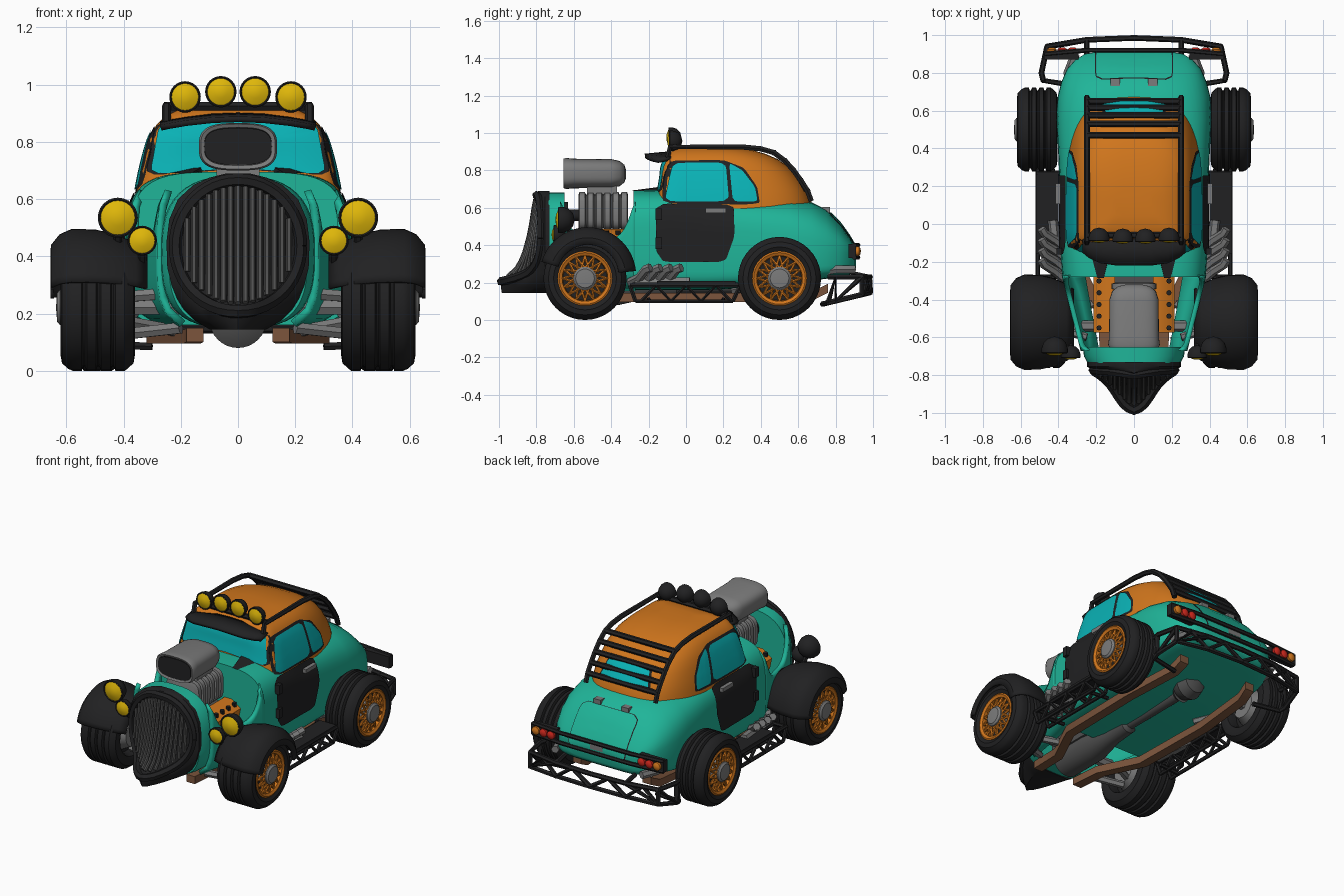
import bpy, bmesh
from math import sin, cos, pi, copysign, radians
from mathutils import Vector
from mathutils.bvhtree import BVHTree

if "Cube" in bpy.data.objects:
    bpy.data.objects.remove(bpy.data.objects["Cube"])

def material(name, c):
    m = bpy.data.materials.new(name)
    m.diffuse_color = (*c, 1)
    m.use_nodes = True
    m.node_tree.nodes["Principled BSDF"].inputs["Base Color"].default_value = m.diffuse_color
    return m

TEAL = material("teal_paint", (.014, .46, .318))
ORANGE = material("orange_paint", (.63, .18, .012))
BLACK = material("black_rubber", (.015, .015, .016))
CYAN = material("cyan_glass", (.003, .45, .47))
YELLOW = material("yellow_lens", (.75, .48, .003))
BROWN = material("brown_frame", (.2, .09, .045))
GRAY = material("gray_metal", (.2, .2, .2))
DARK = material("dark_metal", (.08, .08, .08))
RED = material("red_lens", (.6, .02, .012))

def finish(name, me, mat):
    ob = bpy.data.objects.new(name, me)
    bpy.context.collection.objects.link(ob)
    me.materials.clear()
    me.materials.append(mat)
    return ob

def mk(name, verts, faces, mat, mir=False, solid=0):
    verts = [tuple(v) for v in verts]
    if mir:
        n = len(verts)
        faces = list(faces) + [[i + n for i in reversed(f)] for f in faces]
        verts = verts + [(-x, y, z) for x, y, z in verts]
    me = bpy.data.meshes.new(name)
    me.from_pydata(verts, [], faces)
    bm = bmesh.new(); bm.from_mesh(me)
    bmesh.ops.remove_doubles(bm, verts=bm.verts, dist=.0002)
    bmesh.ops.recalc_face_normals(bm, faces=bm.faces)
    bm.to_mesh(me); bm.free()
    ob = finish(name, me, mat)
    if solid:
        md = ob.modifiers.new("thickness", 'SOLIDIFY')
        md.thickness, md.offset = solid, 0
    return ob

def loft(name, rings, mat, closed=True, caps=True, loop=False, **kw):
    n, m = len(rings[0]), len(rings)
    faces = []
    for i in range(m if loop else m - 1):
        for j in range(n if closed else n - 1):
            a, b, k = i * n, (i + 1) % m * n, (j + 1) % n
            faces.append([a + j, a + k, b + k, b + j])
    if caps and not loop:
        faces += [list(range(n)), list(range((m - 1) * n, m * n))]
    return mk(name, [p for r in rings for p in r], faces, mat, **kw)

def lathe(name, prof, axis, o, mat, seg=32, **kw):
    rings = []
    for a, r in prof:
        ring = []
        for i in range(seg):
            u, v = r * cos(2 * pi * i / seg), r * sin(2 * pi * i / seg)
            d = (a, u, v) if axis == 'x' else (u, a, v) if axis == 'y' else (u, v, a)
            ring.append([o[k] + d[k] for k in range(3)])
        rings.append(ring)
    return loft(name, rings, mat, **kw)

def tubes(name, paths, r, mat, mir=False):
    cu = bpy.data.curves.new(name, 'CURVE')
    cu.dimensions, cu.bevel_depth, cu.bevel_resolution, cu.use_fill_caps = '3D', r, 1, True
    if mir:
        paths = paths + [[(-x, y, z) for x, y, z in p] for p in paths]
    for p in paths:
        s = cu.splines.new('POLY')
        s.points.add(len(p) - 1)
        for q, c in zip(s.points, p):
            q.co = (*c, 1)
    tmp = bpy.data.objects.new(name + "_tmp", cu)
    me = bpy.data.meshes.new_from_object(tmp)
    bpy.data.objects.remove(tmp)
    return finish(name, me, mat)

def box(name, c, s, mat, **kw):
    beam = [(c[0], c[1] - s[1] / 2, c[2]), (c[0], c[1] + s[1] / 2, c[2])]
    return rail(name, beam, s[0] / 2, s[2] / 2, mat, **kw)

def rail(name, path, w, h, mat, **kw):
    return loft(name, [[(x + i * w, y, z + j * h) for i, j in ((-1, -1), (1, -1), (1, 1), (-1, 1))]
                       for x, y, z in path], mat, **kw)

def sp(c, n):
    return copysign(abs(c) ** (2 / n), c)

def ring_y(y, w, zb, zt, n, nb=6, zc=None, N=48):
    zc = (zb + zt) / 2 if zc is None else zc
    out = []
    for i in range(N):
        c, s = cos(2 * pi * i / N), sin(2 * pi * i / N)
        k = n if s >= 0 else nb
        out.append((w * sp(c, k), y, zc + ((zt - zc) if s >= 0 else (zc - zb)) * sp(s, k)))
    return out

# Lower body
body = loft("lower_body", [ring_y(y, w, zb, zt, n, 6, .36) for y, w, zb, zt, n in (
    (-.28, .38, .16, .695, 4.2), (-.13, .39, .16, .695, 4.5), (.1, .39, .16, .665, 4.5),
    (.35, .40, .17, .65, 4.2), (.55, .41, .19, .645, 3.6), (.67, .405, .21, .63, 3), (.75, .385, .22, .59, 2.8),
    (.82, .355, .23, .52, 2.8), (.87, .31, .24, .45, 2.8), (.9, .26, .26, .40, 2.8), (.91, .2, .28, .38, 2.8))], TEAL)

# Cabin shell
def ring_z(z, yf, yr, w, N=64):
    yc, out = (.1 if yr > .2 else (yf + yr) / 2), []
    for i in range(N):
        c, s = cos(2 * pi * i / N), sin(2 * pi * i / N)
        n = 3 if s >= 0 else 8
        out.append((w * sp(c, n), yc + ((yr - yc) if s >= 0 else (yc - yf)) * sp(s, n), z))
    return out
cabin = loft("cabin_shell", [ring_z(*a) for a in (
    (.58, -.16, .68, .36), (.64, -.155, .67, .352), (.70, -.145, .645, .34), (.76, -.135, .605, .325),
    (.81, -.13, .56, .31), (.86, -.115, .49, .285), (.89, -.095, .42, .255), (.912, -.06, .34, .21),
    (.925, -.02, .25, .16), (.93, .04, .18, .1))], ORANGE)

# Plates laid on the body surface
bm = bmesh.new()
bm.from_mesh(body.data); bm.from_mesh(cabin.data)
BVH = BVHTree.FromBMesh(bm)
def decal(name, pts, side, off, mat, grow=1, mir=False):
    P = [Vector(p) for p in pts]
    for _ in range(2):
        P = [a.lerp(b, t) for a, b in zip(P, P[1:] + P[:1]) for t in (.1, .9)]
    Q = []
    for a, b in zip(P, P[1:] + P[:1]):
        k = max(1, int((b - a).length / .03))
        Q += [a.lerp(b, i / k) for i in range(k)]
    c = sum(Q, Vector((0, 0))) / len(Q)
    rings = []
    for f in (1, .8, .6, .4, .2, 0):
        ring = []
        for q in Q:
            u, v = c + (q - c) * f * grow
            o, d = {'x+': ((2, u, v), (-1, 0, 0)), 'y-': ((u, -2, v), (0, 1, 0)), 'y+': ((u, 2, v), (0, -1, 0))}[side]
            hit, nor, _, _ = BVH.ray_cast(Vector(o), Vector(d))
            if hit is None:
                hit, nor, _, _ = BVH.find_nearest(Vector(o) + Vector(d) * 1.7)
            ring.append(hit + (nor if nor.dot(Vector(d)) < 0 else -nor) * off)
        rings.append(ring)
    return loft(name, rings, mat, caps=False, mir=mir)

decal("door", [(-.16, .618), (.255, .618), (.26, .45), (.21, .31), (-.12, .31), (-.16, .37)], 'x+', .008, BLACK, mir=True)
decal("side_window_frame", [(-.13, .62), (.395, .617), (.38, .71), (.31, .81), (.2, .853), (-.08, .85), (-.11, .78)],
      'x+', .005, BLACK, mir=True)
decal("front_side_glass", [(-.113, .633), (.23, .633), (.212, .838), (-.07, .836)], 'x+', .009, CYAN, mir=True)
decal("rear_side_glass", [(.25, .633), (.382, .633), (.367, .71), (.3, .798), (.23, .836)], 'x+', .009, CYAN, mir=True)
shield = [(-.305, .685), (0, .708), (.305, .685), (.272, .85), (.2, .872), (-.2, .872), (-.272, .85)]
decal("windshield_frame", shield, 'y-', .005, BLACK, 1.05)
decal("windshield", shield, 'y-', .009, CYAN)
back = [(-.17, .68), (.17, .68), (.14, .79), (-.14, .79)]
decal("rear_window_frame", back, 'y+', .005, BLACK, 1.08)
decal("rear_window", back, 'y+', .009, CYAN)
lid = [(-.2, .33), (.2, .33), (.2, .57), (-.2, .57)]
decal("trunk_gap", lid, 'y+', .004, BLACK, 1.025)
decal("trunk_lid", lid, 'y+', .008, TEAL)
box("door_handle", (.402, .16, .585), (.025, .11, .025), GRAY, mir=True)
for i, z in enumerate((.41, .565)):
    box(f"door_hinge_{i}", (.395, -.145, z), (.03, .035, .06), BLACK, mir=True)
box("trunk_handle", (0, .905, .37), (.09, .03, .03), GRAY)
box("trunk_hinges", (.1, .75, .588), (.05, .04, .03), GRAY, mir=True)

# Engine bay walls and front hoop
def wall(y):
    w, top = .262 + .106 * (y + .7) / .42, .43 + .22 * abs((y + .47) / .2) ** 4
    zs = [.165 + (min(top, .63) - .165) * k / 10 for k in range(11)]
    return [(w * (1 - abs((z - .42) / .275) ** 4) ** .25, y, z) for z in zs]
loft("engine_bay_walls", [wall(-.67 + .4 * i / 20) for i in range(21)], TEAL, closed=False, caps=False, mir=True, solid=.026)
loft("front_hoop", [ring_y(y, w, .15, .682, 2.6, 3) for y, w in ((-.74, .243), (-.70, .265), (-.65, .27))], TEAL)

# Grille with pointed nose
LEVELS = ((.145, .1, -.985), (.175, .15, -.99), (.215, .19, -.985), (.25, .212, -.92), (.3, .232, -.885), (.36, .247, -.86),
          (.45, .25, -.835), (.53, .24, -.82), (.6, .21, -.81), (.65, .155, -.80), (.675, .1, -.795), (.69, .04, -.79))
def nose(x, z):
    for (z0, w0, y0), (z1, w1, y1) in zip(LEVELS, LEVELS[1:]):
        if z <= z1 or z1 == .69:
            t = max(0, min(1, (z - z0) / (z1 - z0)))
            w, y = w0 + (w1 - w0) * t, y0 + (y1 - y0) * t
            return y + (-.755 - y) * min(1, abs(x) / w) ** 1.6
loft("grille_shell", [[(w * f, nose(w * f, z), z) for f in (-1, -.85, -.7, -.5, -.25, 0, .25, .5, .7, .85, 1)]
                      + [(w, -.73, z), (-w, -.73, z)] for z, w, _ in LEVELS], BLACK)
slats = []
for i in range(-7, 8):
    x = i * .0255
    h = .205 * (1 - (x / .2) ** 2) ** .5
    zs = [.44 - h + 2 * h * k / 10 for k in range(11)]
    slats.append([(x, nose(x, z) - .007, z) for z in zs])
tubes("grille_slats", slats, .0105, DARK)
ring = [(.218 * cos(a * pi / 24), .436 + .23 * sin(a * pi / 24)) for a in range(49)]
tubes("grille_ring", [[(x, nose(x, z) - .002, z) for x, z in ring]], .024, BLACK)

# Wheels
for tag, yc, xi in (("front", -.54, .36), ("rear", .5, .405)):
    xo, zc = .62, .222
    prof = [(xi + .04, .13), (xi + .01, .14), (xi, .165), (xi + .005, .195), (xi + .025, .214)]
    step = (xo - xi - .06) / 4
    for k in range(4):
        a = xi + .03 + k * step
        prof += [(a + .006, .222), (a + step - .012, .222), (a + step - .005, .207), (a + step + .001, .207)]
    prof = prof[:-2] + [(xo - .025, .214), (xo - .005, .195), (xo, .168), (xo - .012, .145), (xo - .04, .135)]
    o = (0, yc, zc)
    lathe(tag + "_tires", prof, 'x', o, BLACK, 40, loop=True, mir=True)
    lathe(tag + "_wheel_backs", [(xi + .07, .134), (.555, .134)], 'x', o, BLACK, mir=True)
    lathe(tag + "_brakes", [(xi + .01, .08), (xi + .07, .11)], 'x', o, GRAY, mir=True)
    lathe(tag + "_rims", [(.555, .146), (.612, .146), (.616, .138), (.608, .122), (.555, .118)], 'x', o, ORANGE, loop=True, mir=True)
    lathe(tag + "_hubs", [(.55, .062), (.622, .062), (.632, .05), (.636, 0)], 'x', o, GRAY, mir=True)
    sp_paths = []
    for i in range(16):
        for s in (-1, 1):
            a = 2 * pi * i / 16
            b = a + s * .42
            sp_paths.append([(.61, yc + .055 * cos(a), zc + .055 * sin(a)), (.598, yc + .13 * cos(b), zc + .13 * sin(b))])
    tubes(tag + "_spokes", sp_paths, .0075, ORANGE, True)

# Front fenders
arcs = []
for i in range(25):
    a = radians(17 + 157 * i / 24)
    arcs.append([(x, -.525 - (.245 + d) * cos(a), .235 + (.247 + d) * sin(a)) for x, d in
                 ((.32, -.07), (.36, -.04), (.43, -.01), (.5, .006), (.58, .008), (.62, -.01), (.648, -.045), (.65, -.08))])
loft("front_fenders", arcs, BLACK, closed=False, caps=False, mir=True, solid=.012)

# Lamps
def lamp(name, x, y, z, r):
    lathe(name + "_bucket", [(-.3 * r, .85 * r), (-.36 * r, .92 * r), (-.3 * r, r), (0, r), (.45 * r, .85 * r), (.8 * r, .5 * r), (.92 * r, 0)],
          'y', (x, y, z), BLACK, 24, mir=True)
    lathe(name + "_lens", [(-.55 * r, 0), (-.5 * r, .4 * r), (-.3 * r, .86 * r)], 'y', (x, y, z), YELLOW, 24, mir=True)
lamp("headlight", .42, -.66, .535, .07)
lamp("fog_light", .335, -.69, .455, .052)
lamp("inner_roof_light", .06, -.075, .975, .055)
lamp("outer_roof_light", .185, -.07, .957, .055)
tubes("lamp_stalks", [[(.42, -.64, .5), (.42, -.6, .43)], [(.335, -.67, .42), (.335, -.62, .36)]], .015, BLACK, True)

# Roof rack
bars = [(.47, .895), (.53, .85), (.575, .8), (.615, .745), (.65, .69)]
tubes("roof_rails", [[(.25, -.1, .86), (.25, -.085, .925), (.25, .3, .925), (.25, .4, .915)]
                     + [(.25, y, z) for y, z in bars] + [(.25, .67, .635)]], .016, BLACK, True)
tubes("roof_slats", [[(-.25, y, z), (.25, y, z)] for y, z in bars + [(-.06, .925)]], .017, BLACK)
loft("sun_visor", [[(x, -.08 - d * (1 - .5 * (x / .27) ** 4), .892 - .03 * (x / .27) ** 2 - e) for d, e in ((0, 0), (.07, .006), (.14, .013))]
                   for x in (-.27, -.24, -.18, -.09, 0, .09, .18, .24, .27)], BLACK, closed=False, caps=False, solid=.02)

# Engine, blower and scoop
box("engine_block", (0, -.45, .32), (.22, .34, .26), DARK)
loft("cylinder_heads", [[(.1, y, .4), (.2, y, .37), (.215, y, .44), (.15, y, .485), (.1, y, .485)] for y in (-.575, -.275)], ORANGE, mir=True)
for i in range(5):
    lathe(f"head_bolt_{i}", [(0, .014), (.024, .014), (.024, 0)], 'z', (.185, -.55 + .062 * i, .455), BLACK, 8, mir=True)
ribs = []
for i in range(6):
    y = -.575 + i * .045
    ribs += [ring_y(y, .1, .49, .67, 4, 4, N=24), ring_y(y + .006, .118, .48, .685, 4, 4, N=24),
             ring_y(y + .034, .118, .48, .685, 4, 4, N=24), ring_y(y + .04, .1, .49, .67, 4, 4, N=24)]
loft("blower", ribs, GRAY)
lathe("blower_pulley", [(-.66, .07), (-.63, .07), (-.63, .03), (-.57, .03)], 'y', (0, 0, .56), BLACK)
box("scoop_base", (0, -.45, .7), (.15, .16, .06), GRAY)
scoop = ((-.655, .13, .705, .862), (-.64, .137, .70, .866), (-.6, .132, .704, .862), (-.4, .13, .705, .86),
         (-.355, .115, .715, .85), (-.33, .085, .735, .83), (-.32, .04, .76, .8))
loft("scoop", [ring_y(y, w, a, b, 3, 3) for y, w, a, b in ((-.56, .11, .725, .84), (-.65, .118, .718, .85)) + scoop], GRAY)
loft("scoop_mouth", [ring_y(y, w, a, b, 3, 3) for y, w, a, b in ((-.653, .117, .72, .848), (-.57, .105, .73, .835))], BLACK)

# Side exhaust stubs
for i in range(4):
    y = -.25 + .055 * i
    tubes(f"exhaust_stub_{i}", [[(.36, y - .05, .2), (.42, y, .225), (.475, y + .035, .27), (.49, y + .06, .28)]], .024, GRAY, True)
tubes("exhaust_collector", [[(.4, -.27, .2), (.43, .02, .2)]], .03, GRAY, True)

# Side trusses
side = []
for x in (.43, .51):
    side += [[(x, -.3, .185), (x, .29, .185)], [(x, -.27, .1), (x, .25, .1)], [(x, -.3, .185), (x, -.27, .1)],
             [(x, -.24 + .08 * i, .1 + .085 * (i % 2)) for i in range(7)], [(x, .25, .1), (x, .29, .185)]]
side += [[(.37, y, .19), (.51, y, .19)] for y in (-.28, 0, .27)]
side += [[(.37, y, .11), (.51, y, .1)] for y in (-.2, .2)]
tubes("side_truss", side, .012, BLACK, True)
box("running_board", (.46, .055, .2), (.12, .42, .015), BLACK, mir=True)

# Rear bumper truss and tail lights
plan = [(.3, .73), (.48, .76), (.49, .8), (.46, .94), (.25, .975), (0, .985)]
low = [(x, y, .085 + .06 * (y - .73) / .25) for x, y in plan]
top = [(x, y, .23) for x, y in plan[1:]]
web = [[low[1], top[1], low[2], top[2]], [low[3], top[2]], [top[3], low[3], (.36, .955, .23), low[4], (.13, .98, .23), low[5]],
       [(.25, .88, .25), top[3]]]
tubes("rear_bumper", [low, top] + web, .015, BLACK, True)
tubes("tail_bars", [[(-.47, .9, z), (-.25, .92, z), (.25, .92, z), (.47, .9, z)] for z in (.335, .4)], .013, BLACK)
box("tail_light_housing", (.385, .89, .368), (.18, .04, .075), BLACK, mir=True)
for i, m in enumerate((RED, RED, ORANGE)):
    lathe(f"tail_light_{i}", [(0, .026), (.02, .026), (.028, .015), (.03, 0)], 'y', (.325 + .055 * i, .905, .368), m, 16, mir=True)
tubes("tailpipes", [[(.33, .68, .25), (.35, .8, .27), (.31, .9, .27)]], .024, GRAY, True)

# Chassis and running gear
rail("frame_rails", [(.15, -.7, .125), (.16, -.5, .12), (.28, -.25, .12), (.29, .3, .12), (.26, .68, .13), (.25, .76, .17)],
     .03, .024, BROWN, mir=True)
lathe("oil_pan", [(-.65, .05), (-.62, .1), (-.36, .1), (-.2, .065), (-.05, .055), (-.03, .035), (.4, .035), (.43, .06)],
      'y', (0, 0, .18), DARK)
lathe("differential", [(-.09, .03), (-.06, .07), (0, .09), (.06, .07), (.09, 0)], 'y', (0, .5, .2), DARK)
tubes("axles", [[(-.48, .5, .222), (.48, .5, .222)], [(-.45, -.54, .222), (.45, -.54, .222)]], .03, GRAY)
tubes("suspension_arms", [[(.2, -.62, .15), (.38, -.55, .13)], [(.22, -.42, .14), (.38, -.52, .17)],
                          [(.25, -.6, .27), (.38, -.56, .26)], [(.25, .25, .16), (.38, .47, .19)]], .022, GRAY, True)

# Smooth shading with sharp edges
for ob in bpy.context.scene.objects:
    ob.select_set(ob.type == 'MESH')
bpy.context.view_layer.objects.active = body
bpy.ops.object.shade_smooth_by_angle(angle=radians(35))
